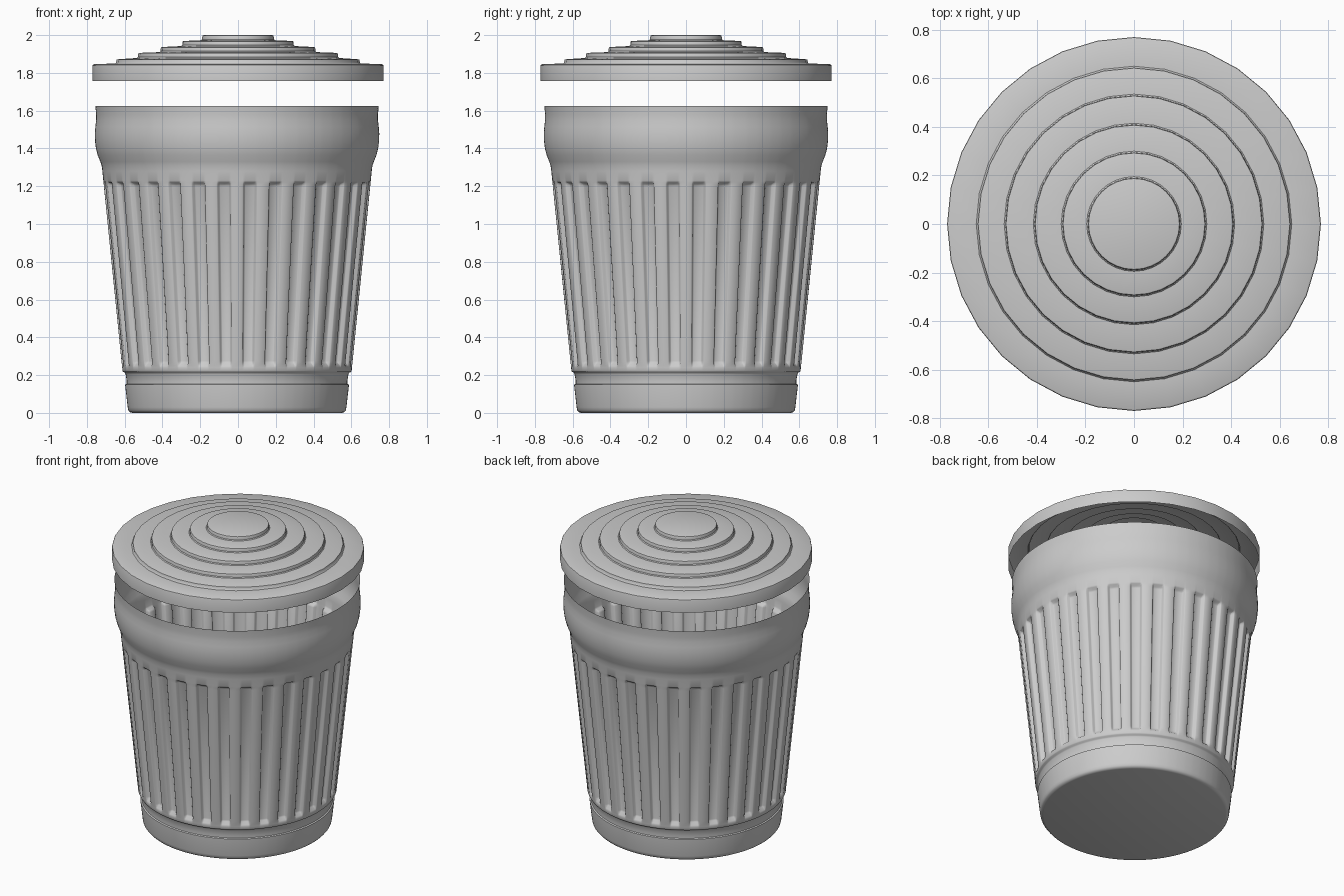
import bpy, bmesh, math

if "Cube" in bpy.data.objects:
    bpy.data.objects.remove(bpy.data.objects["Cube"])

SIDES = 32
# One flute across a sector: (fraction of sector, groove depth factor)
FLUTE = [(0, 0), (.21, 0), (.25, .15), (.29, .85), (.33, 1), (.5, 1),
         (.67, 1), (.71, .85), (.75, .15), (.79, 0)]


def lathe(name, profile, columns, depth, cap_bottom, cap_top, angle, x=0):
    """Spin (radius, z, groove strength) rows around z."""
    bm = bmesh.new()
    cols = [(2 * math.pi * (s + f) / SIDES, m) for s in range(SIDES) for f, m in columns]
    rows = [[bm.verts.new(((r - depth * g * m) * math.cos(a),
                           (r - depth * g * m) * math.sin(a), z)) for a, m in cols]
            for r, z, g in profile]
    n = len(cols)
    for low, high in zip(rows, rows[1:]):
        for j in range(n):
            k = (j + 1) % n
            bm.faces.new((low[j], low[k], high[k], high[j]))
    if cap_bottom:
        bm.faces.new(rows[0][::-1])
    if cap_top:
        bm.faces.new(rows[-1])
    mesh = bpy.data.meshes.new(name)
    bm.to_mesh(mesh)
    bm.free()
    ob = bpy.data.objects.new(name, mesh)
    ob.location.x = x
    bpy.context.collection.objects.link(ob)
    bpy.ops.object.select_all(action='DESELECT')
    ob.select_set(True)
    bpy.context.view_layer.objects.active = ob
    bpy.ops.object.shade_smooth_by_angle(angle=math.radians(angle))
    return ob


# Bin: base ring, fluted wall, bulging open rim
base = [(.555, 0, 0), (.568, .004, 0), (.576, .014, 0), (.579, .03, 0),
        (.592, .143, 0), (.592, .149, 0), (.584, .153, 0), (.584, .17, 0),
        (.590, .205, 0), (.594, .213, 0), (.604, .217, 0), (.607, .224, 0)]
wall = [(.608, .24, 0), (.609, .25, .15), (.611, .265, .85), (.612, .275, 1),
        (.705, 1.2, 1), (.706, 1.212, .85), (.707, 1.22, .15), (.708, 1.23, 0)]
rim = [(.713, 1.28, 0), (.717, 1.31, 0), (.724, 1.33, 0), (.738, 1.365, 0),
       (.747, 1.40, 0), (.752, 1.44, 0), (.753, 1.48, 0), (.750, 1.515, 0),
       (.746, 1.55, 0), (.746, 1.58, 0), (.750, 1.625, 0)]
lathe("bin_body", base + wall + rim, FLUTE, .025, True, False, 55, x=-.005)

# Lid: hollow shell with a straight skirt and stepped tiers
lid = [(.77, 1.757, 0), (.77, 1.838, 0), (.768, 1.843, 0), (.762, 1.846, 0)]
for r, z0, z1 in [(.645, 1.85, 1.872), (.53, 1.879, 1.906), (.41, 1.91, 1.937),
                  (.295, 1.942, 1.969), (.19, 1.973, 2.0)]:
    lid += [(r + .005, z0, 0), (r, z0 + .005, 0), (r - .001, z1 - .007, 0),
            (r - .003, z1 - .002, 0), (r - .009, z1, 0)]
lathe("lid", lid, [(0, 0)], 0, False, True, 40)
